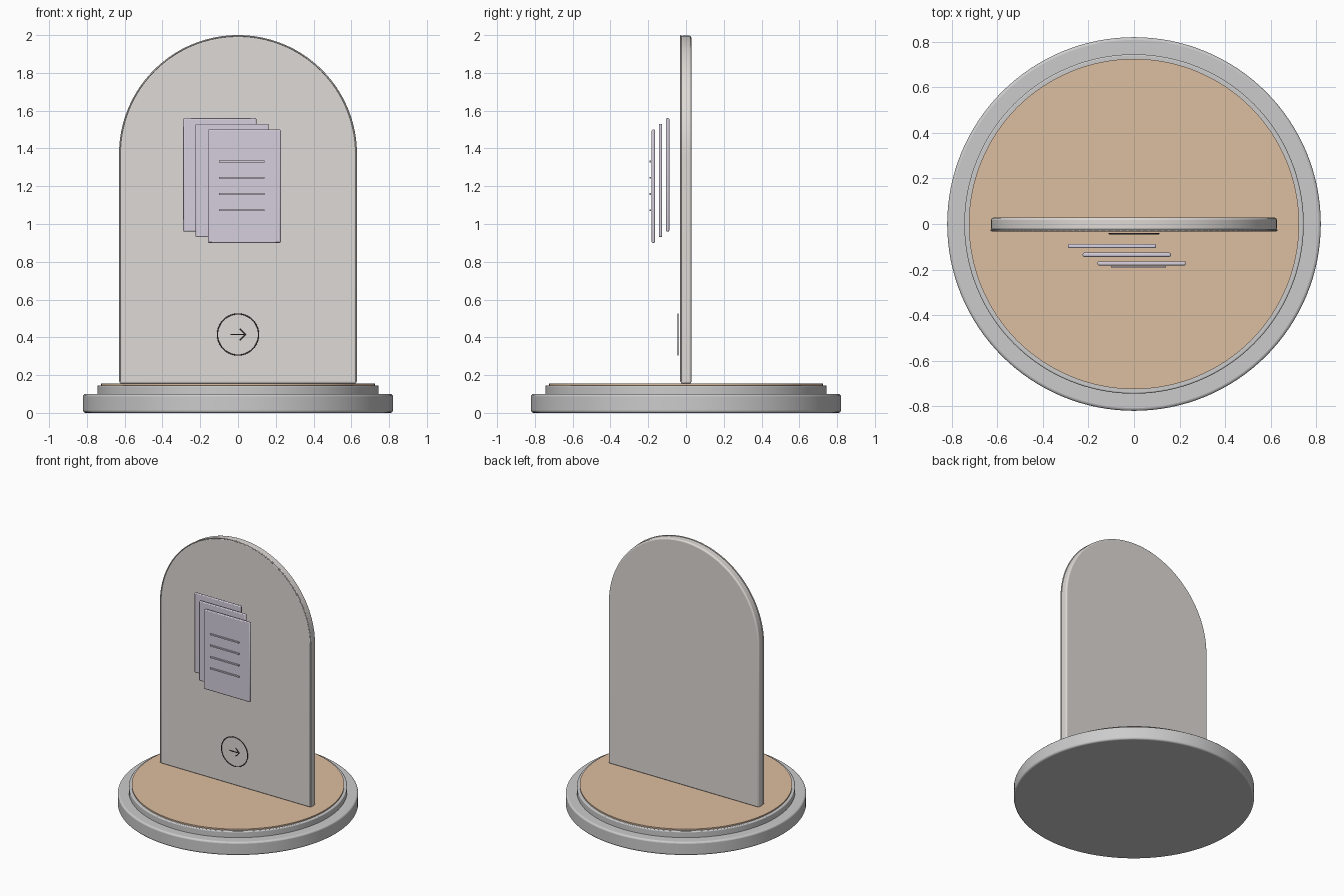
import bpy, bmesh, math
from mathutils import Vector

if "Cube" in bpy.data.objects:
    bpy.data.objects.remove(bpy.data.objects["Cube"])


def material(name, rgb):
    m = bpy.data.materials.new(name)
    m.diffuse_color = (*rgb, 1)
    m.use_nodes = True
    m.node_tree.nodes["Principled BSDF"].inputs["Base Color"].default_value = m.diffuse_color
    return m


TAN = material("tan", (0.72, 0.51, 0.35))
PANEL = material("warm_white", (0.73, 0.70, 0.67))
PAPER = material("pale_lavender", (0.66, 0.62, 0.72))
DARK = material("dark_line", (0.12, 0.10, 0.10))


def finish(ob, mat=None, bevel=0, segments=3):
    if mat:
        ob.data.materials.append(mat)
    if bevel:
        b = ob.modifiers.new("bevel", "BEVEL")
        b.width, b.segments, b.limit_method = bevel, segments, "ANGLE"
        b.angle_limit = math.radians(40)
    bpy.ops.object.select_all(action="DESELECT")
    ob.select_set(True)
    bpy.context.view_layer.objects.active = ob
    bpy.ops.object.shade_smooth_by_angle(angle=math.radians(35))
    return ob


def disc(name, r, z0, z1, mat=None, bevel=0):
    bpy.ops.mesh.primitive_cylinder_add(vertices=128, radius=r, depth=z1 - z0,
                                        location=(0, 0, (z0 + z1) / 2))
    ob = bpy.context.object
    ob.name = name
    return finish(ob, mat, bevel)


def box(name, x, y, z, mat, bevel=0):
    # x, y, z are (min, max) pairs
    size = [b - a for a, b in (x, y, z)]
    mid = [(a + b) / 2 for a, b in (x, y, z)]
    bpy.ops.mesh.primitive_cube_add(size=1, location=mid)
    ob = bpy.context.object
    ob.name = name
    ob.scale = size
    bpy.ops.object.transform_apply(location=False, rotation=False, scale=True)
    return finish(ob, mat, bevel, 2)


def wire(name, points, radius, mat):
    cu = bpy.data.curves.new(name, "CURVE")
    cu.dimensions = "3D"
    cu.bevel_depth, cu.bevel_resolution, cu.use_fill_caps = radius, 2, True
    sp = cu.splines.new("POLY")
    sp.points.add(len(points) - 1)
    for p, co in zip(sp.points, points):
        p.co = (*co, 1)
    ob = bpy.data.objects.new(name, cu)
    bpy.context.collection.objects.link(ob)
    cu.materials.append(mat)
    return ob


# Stepped round base
disc("base_lower", 0.82, 0, 0.10, bevel=0.012)
disc("base_step", 0.745, 0.09, 0.145, bevel=0.006)
disc("base_top_inlay", 0.725, 0.14, 0.155, TAN)


# Arched panel
def arch(r, y, bottom):
    pts = [(r * math.cos(math.pi * i / 64), y, 1.37 + r * math.sin(math.pi * i / 64))
           for i in range(65)]
    return [(r, y, bottom)] + pts + [(-r, y, bottom)]


me = bpy.data.meshes.new("arched_panel")
bm = bmesh.new()
face = bm.faces.new([bm.verts.new(p) for p in arch(0.627, -0.028, 0.155)])
ext = bmesh.ops.extrude_face_region(bm, geom=[face])
bmesh.ops.translate(bm, vec=Vector((0, 0.056, 0)),
                    verts=[v for v in ext["geom"] if isinstance(v, bmesh.types.BMVert)])
bmesh.ops.recalc_face_normals(bm, faces=bm.faces)
bm.to_mesh(me)
bm.free()
panel = bpy.data.objects.new("arched_panel", me)
bpy.context.collection.objects.link(panel)
finish(panel, PANEL, 0.010)

# Thin trim along the front edge of the arch
wire("panel_trim", arch(0.626, -0.028, 0.165), 0.004, PANEL)

# Three floating paper sheets, stepping forward, right and down
for i in range(3):
    x, y, z = -0.29 + 0.065 * i, -0.097 - 0.038 * i, 0.96 - 0.03 * i
    box(f"paper_sheet_{i + 1}", (x, x + 0.387), (y - 0.009, y + 0.009), (z, z + 0.60),
        PAPER, 0.006)

# Ruled lines on the front sheet
for i, z in enumerate((1.33, 1.245, 1.158, 1.073)):
    box(f"ruled_line_{i + 1}", (-0.10, 0.14), (-0.192, -0.184), (z - 0.005, z + 0.005), PAPER)

# Round button outline with an arrow
bpy.ops.mesh.primitive_torus_add(major_radius=0.109, minor_radius=0.003, major_segments=64,
                                 minor_segments=8, location=(0, -0.042, 0.415),
                                 rotation=(math.pi / 2, 0, 0))
ring = bpy.context.object
ring.name = "button_ring"
finish(ring, DARK)
wire("arrow_shaft", [(-0.04, -0.042, 0.415), (0.04, -0.042, 0.415)], 0.003, DARK)
wire("arrow_head", [(0.010, -0.042, 0.445), (0.04, -0.042, 0.415), (0.010, -0.042, 0.385)],
     0.003, DARK)
